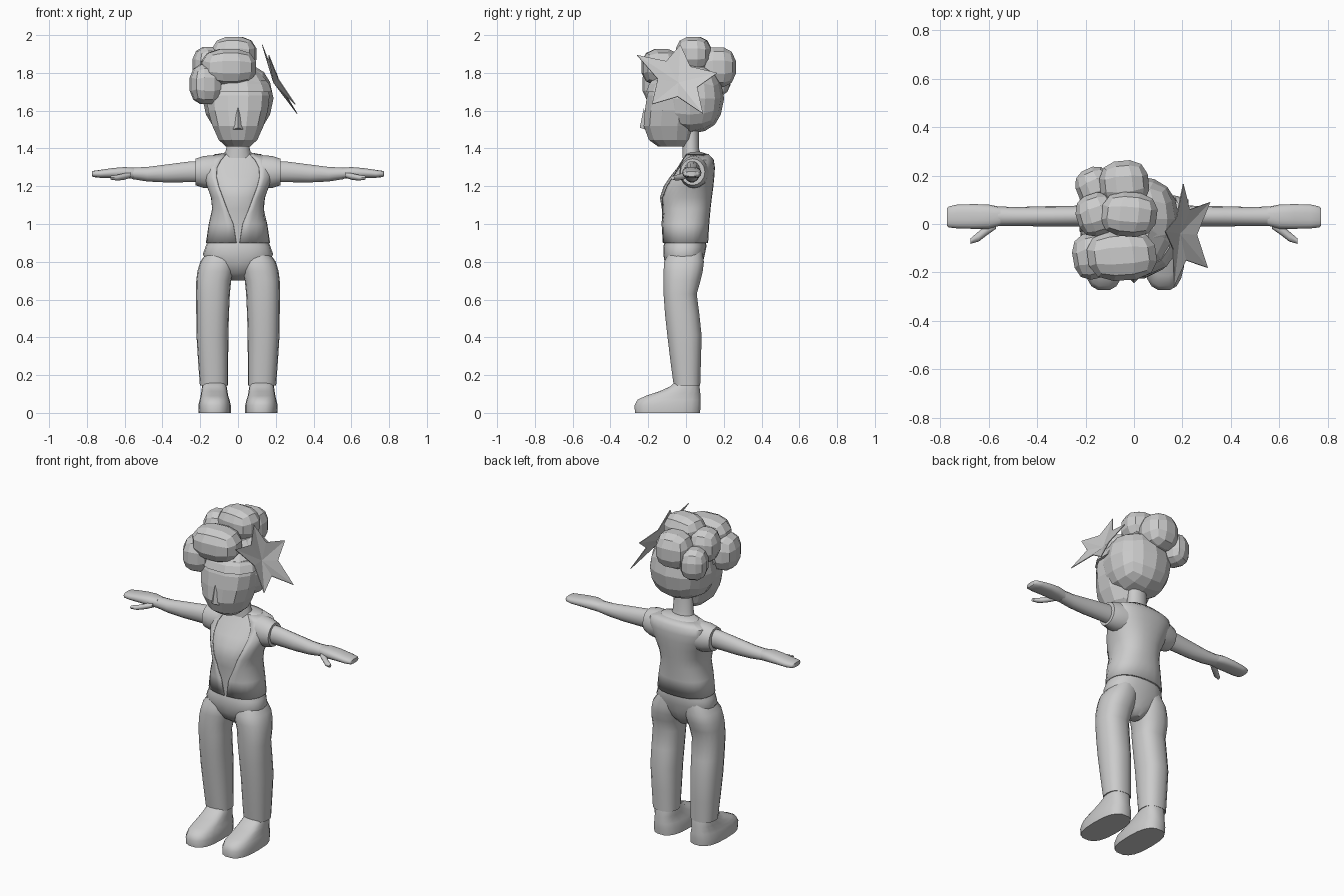
import bpy, bmesh, math
from mathutils import Vector, Matrix

grey = bpy.data.materials.new("light_grey")
grey.diffuse_color = (0.6, 0.6, 0.6, 1)


def finish(name, bm, smooth=None, mirror=False):
    """Turn a bmesh into a named object, optionally smoothed and mirrored in x."""
    bmesh.ops.recalc_face_normals(bm, faces=bm.faces)
    me = bpy.data.meshes.new(name)
    bm.to_mesh(me)
    bm.free()
    me.materials.append(grey)
    ob = bpy.data.objects.new(name, me)
    bpy.context.collection.objects.link(ob)
    if mirror:
        mod = ob.modifiers.new("mirror", 'MIRROR')
        mod.use_mirror_merge = False
    if smooth:
        bpy.context.view_layer.objects.active = ob
        ob.select_set(True)
        bpy.ops.object.shade_smooth_by_angle(angle=math.radians(smooth))
        ob.select_set(False)
    return ob


def ring_point(r, ang, axis, p, grow=0.0):
    """Point on a rounded-box section r = (t, a0, a1, b0, b1)."""
    t, a0, a1, b0, b1 = r
    c, s = math.cos(ang), math.sin(ang)
    a = (a0 + a1) / 2 + ((a1 - a0) / 2 + grow) * math.copysign(abs(c) ** p, c)
    b = (b0 + b1) / 2 + ((b1 - b0) / 2 + grow) * math.copysign(abs(s) ** p, s)
    return Vector((a, b, t)) if axis == 'z' else Vector((t, a, b))


def loft(name, rings, axis='z', n=20, p=0.85, smooth=50, mirror=False, turn=0.0):
    bm = bmesh.new()
    rows = [[bm.verts.new(ring_point(r, 2 * math.pi * (i + turn) / n, axis, p))
             for i in range(n)] for r in rings]
    for lo, hi in zip(rows, rows[1:]):
        for i in range(n):
            j = (i + 1) % n
            bm.faces.new((lo[i], lo[j], hi[j], hi[i]))
    bm.faces.new(rows[0])
    bm.faces.new(rows[-1])
    return finish(name, bm, smooth, mirror)


def lump(name, centre, radii, cuts=2, spin=0.0):
    """Faceted ball made from a subdivided cube."""
    bm = bmesh.new()
    bmesh.ops.create_cube(bm, size=2)
    bmesh.ops.subdivide_edges(bm, edges=bm.edges, cuts=cuts, use_grid_fill=True)
    rot = Matrix.Rotation(spin, 3, 'Z')
    for v in bm.verts:
        d = rot @ (v.co.normalized() * 0.92 + v.co * 0.08)
        v.co = Vector(centre) + Vector([d[k] * radii[k] for k in range(3)])
    return finish(name, bm)


# Torso
torso = [(.90, -.165, .165, -.118, .112), (1.0, -.15, .15, -.125, .118),
         (1.08, -.132, .132, -.128, .125), (1.14, -.138, .138, -.138, .132),
         (1.20, -.16, .16, -.118, .14), (1.25, -.178, .178, -.085, .145),
         (1.30, -.19, .19, -.045, .148), (1.34, -.18, .18, -.02, .142),
         (1.37, -.115, .115, 0, .115), (1.38, -.06, .06, .0, .085)]
loft("shirt", torso)

# Open vest over the shirt, its front gap changing with height
bm = bmesh.new()
gaps = [.03, .12, .38, .55, .62, .62, .55, .45, .5]
rows = []
for r, g in zip(torso, gaps):
    angs = [-math.pi / 2 + g + (2 * math.pi - 2 * g) * i / 24 for i in range(25)]
    rows.append([bm.verts.new(ring_point(r, a, 'z', .85, .005)) for a in angs])
for lo, hi in zip(rows, rows[1:]):
    for i in range(24):
        bm.faces.new((lo[i], lo[i + 1], hi[i + 1], hi[i]))
vest = finish("vest", bm, 50)
vest.modifiers.new("thickness", 'SOLIDIFY').thickness = 0.006

# Neck
loft("neck", [(1.35, -.075, .075, -.02, .085), (1.40, -.062, .062, -.02, .07),
              (1.56, -.058, .058, -.02, .07)], n=14, p=1)

# Short sleeves, arms and hands
loft("sleeve", [(.12, -.03, .125, 1.19, 1.365), (.18, -.035, .115, 1.19, 1.36),
                (.225, -.03, .1, 1.205, 1.346)], 'x', 16, 1, 50, True)
loft("arm", [(.15, -.012, .08, 1.22, 1.335), (.25, -.01, .075, 1.22, 1.333),
             (.38, -.01, .073, 1.219, 1.316), (.48, -.008, .07, 1.224, 1.303),
             (.56, -.008, .072, 1.237, 1.299)], 'x', 14, 1, 50, True)
loft("hand", [(.55, -.006, .07, 1.238, 1.298), (.60, -.02, .08, 1.242, 1.302),
              (.66, -.02, .082, 1.244, 1.297), (.73, -.018, .08, 1.244, 1.287),
              (.765, -.014, .072, 1.248, 1.282), (.772, -.006, .064, 1.252, 1.278)],
     'x', 14, .8, 50, True)
loft("thumb", [(.57, -.02, .02, 1.245, 1.275), (.605, -.045, .0, 1.233, 1.268),
               (.64, -.072, -.03, 1.230, 1.26), (.675, -.082, -.06, 1.235, 1.255)],
     'x', 8, 1, 50, True)

# Trousers: hips and legs
loft("hips", [(.70, -.03, .03, -.03, .04), (.74, -.09, .09, -.085, .07),
              (.79, -.16, .16, -.112, .088), (.84, -.186, .186, -.12, .1),
              (.88, -.172, .172, -.12, .108), (.91, -.16, .16, -.112, .106)])
loft("trouser_leg", [(.87, .02, .15, -.08, .085), (.80, .012, .2, -.117, .096),
                     (.75, .02, .215, -.12, .09), (.70, .036, .221, -.121, .078),
                     (.63, .043, .222, -.12, .058), (.52, .048, .221, -.112, .072),
                     (.41, .051, .22, -.10, .084), (.27, .052, .211, -.083, .08),
                     (.145, .053, .202, -.066, .076), (.15, .065, .19, -.05, .066)],
     n=18, mirror=True)

# Shoes
loft("shoe", [(0, .038, .208, -.272, .076), (.04, .038, .21, -.275, .08),
              (.07, .045, .203, -.258, .08), (.09, .052, .198, -.215, .078),
              (.115, .056, .194, -.14, .076), (.14, .06, .19, -.085, .072),
              (.18, .068, .185, -.045, .066)], n=18, p=.75, mirror=True)

# Face
loft("face", [(1.41, -.065, .065, -.15, .0), (1.445, -.105, .105, -.2, .03),
              (1.52, -.14, .14, -.228, .05), (1.60, -.163, .163, -.222, .06),
              (1.68, -.172, .172, -.21, .06), (1.76, -.15, .15, -.18, .06)],
     n=12, p=.85, smooth=None, turn=.5)
bm = bmesh.new()
pts = [bm.verts.new(v) for v in ((0, -.222, 1.62), (-.03, -.215, 1.5),
                                 (.03, -.215, 1.5), (0, -.245, 1.51))]
for f in ((0, 1, 3), (0, 3, 2), (1, 2, 3), (0, 2, 1)):
    bm.faces.new([pts[i] for i in f])
finish("nose", bm)

# Hair: cap over the forehead, back of the head, and piled curls
loft("hair_cap", [(1.70, -.184, .184, -.215, .08), (1.74, -.17, .17, -.2, .1),
                  (1.79, -.13, .13, -.16, .12), (1.84, -.07, .07, -.09, .1)],
     n=12, p=.9, smooth=None, turn=.5)
lump("hair_back", (0, .02, 1.665), (.188, .182, .19), 3)
curls = [((-.05, -.13, 1.83), (.155, .112, .105), .1),
         ((-.168, -.13, 1.74), (.092, .105, .115), .2),
         ((-.02, .04, 1.90), (.125, .1, .1), -.1),
         ((-.155, .04, 1.84), (.09, .095, .105), .3),
         ((-.04, .165, 1.83), (.11, .105, .115), .1),
         ((-.165, .155, 1.77), (.08, .085, .1), .4)]
for k, (c, r, s) in enumerate(curls):
    lump("hair_curl_%d" % (k + 1), c, r, 2, s)

# Five-petal flower at the side of the head
tips = [Vector(t) for t in ((.13, -.03, 1.95), (.205, .165, 1.80), (.315, .09, 1.585),
                            (.305, -.18, 1.635), (.165, -.26, 1.895))]
mid = Vector((.19, -.04, 1.75))
flat = sum(tips, Vector()) / 5
bm = bmesh.new()
hub = bm.verts.new(mid)
outer = []
for i in range(5):
    notch = flat + ((tips[i] + tips[(i + 1) % 5]) / 2 - flat) * .6 + Vector((-.015, 0, 0))
    outer += [bm.verts.new(tips[i]), bm.verts.new(notch)]
for i in range(10):
    bm.faces.new((hub, outer[i], outer[(i + 1) % 10]))
flower = finish("flower", bm)
flower.modifiers.new("thickness", 'SOLIDIFY').thickness = 0.004
